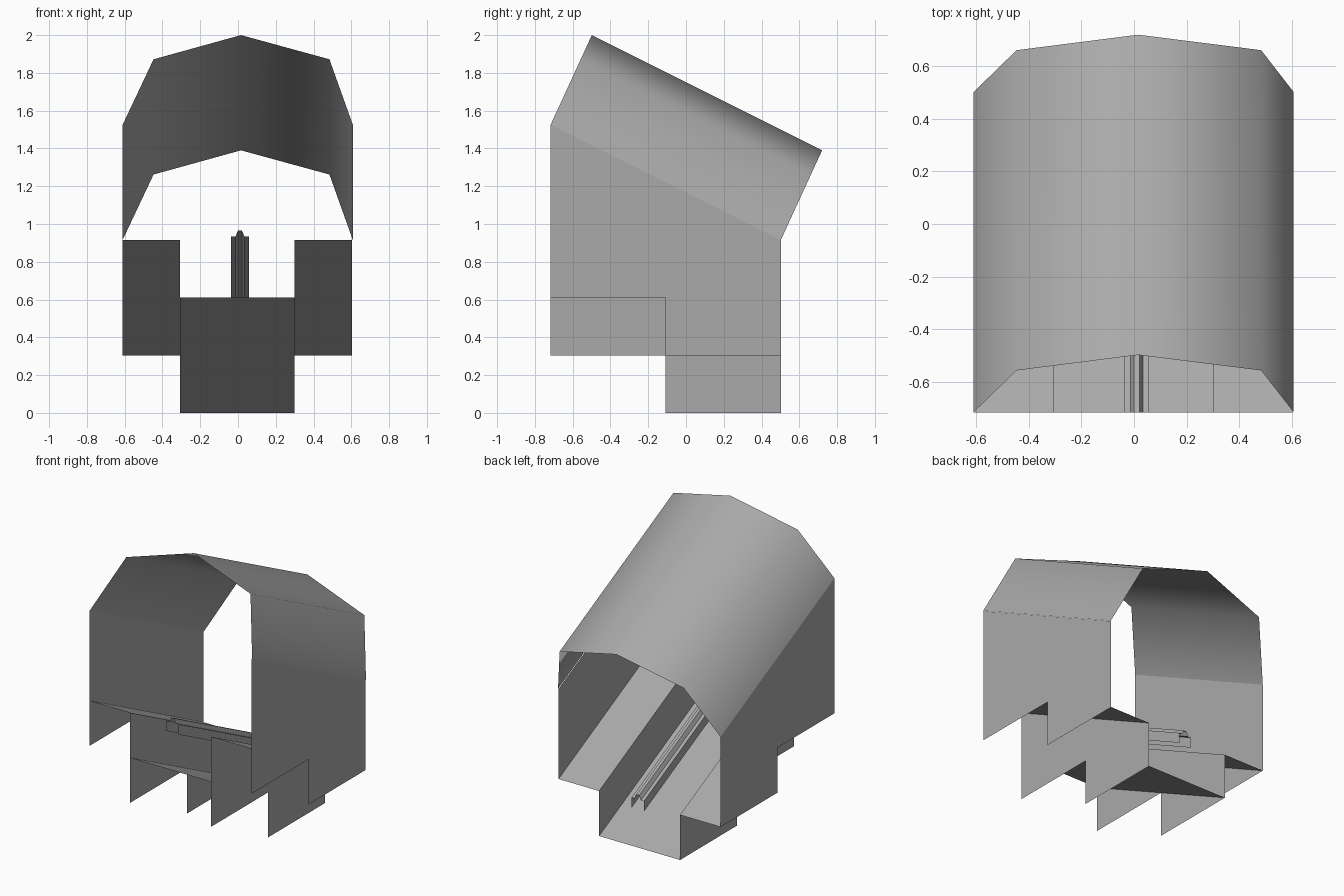
import bpy
from mathutils import Vector

cube = bpy.data.objects.get("Cube")
if cube:
    bpy.data.objects.remove(cube, do_unlink=True)

FRONT, MID, BACK = -0.717, -0.108, 0.502   # stations along the tunnel
STEP = 0.305                               # height of one step
SLOPE = Vector((0, BACK - FRONT, -2 * STEP))

grey = bpy.data.materials.new("plain_grey")
grey.use_nodes = True
grey.diffuse_color = (0.4, 0.4, 0.4, 1)
bsdf = grey.node_tree.nodes["Principled BSDF"]
bsdf.inputs["Base Color"].default_value = (0.4, 0.4, 0.4, 1)
bsdf.inputs["Roughness"].default_value = 0.8


def add_mesh(name, verts, faces, smooth=False):
    mesh = bpy.data.meshes.new(name)
    mesh.from_pydata(verts, [], faces)
    mesh.materials.append(grey)
    mesh.polygons.foreach_set("use_smooth", [smooth] * len(faces))
    mesh.update()
    obj = bpy.data.objects.new(name, mesh)
    bpy.context.collection.objects.link(obj)
    return obj


def sloped_sheet(name, profile, smooth=False):
    """Sweep an open profile, given at the front, down the slope."""
    near = [Vector(p) for p in profile]
    n = len(near)
    faces = [(i, i + 1, n + i + 1, n + i) for i in range(n - 1)]
    return add_mesh(name, near + [p + SLOPE for p in near], faces, smooth)


def stepped_wall(name, x, top, bottom):
    """Upright wall with a sloped top edge and a two-step bottom edge."""
    outline = [(FRONT, top), (FRONT, bottom), (MID, bottom),
               (MID, bottom - STEP), (BACK, bottom - STEP),
               (BACK, top - 2 * STEP)]
    order = range(len(outline)) if x < 0 else reversed(range(len(outline)))
    return add_mesh(name, [(x, y, z) for y, z in outline], [tuple(order)])


# Vaulted roof, its section square to the slope
roof = [(-0.611, 0), (-0.447, 0.347), (0.016, 0.475), (0.484, 0.347), (0.608, 0)]
sloped_sheet("vaulted_roof",
             [(x, FRONT + 0.46 * h, 1.525 + h) for x, h in roof], smooth=True)

# Outer and inner walls, ramps beside the channel
for side, outer, inner in (("right", -0.611, -0.307), ("left", 0.604, 0.300)):
    stepped_wall(side + "_outer_wall", outer, 5 * STEP, 2 * STEP)
    stepped_wall(side + "_inner_wall", inner, 3 * STEP, STEP)
    a, b = sorted((outer, inner))
    sloped_sheet(side + "_side_ramp", [(a, FRONT, 3 * STEP), (b, FRONT, 3 * STEP)])

# Channel floor
sloped_sheet("channel_floor", [(-0.307, FRONT, 2 * STEP), (0.300, FRONT, 2 * STEP)])

# Raised guide rail: skirts, flanges and a ridge, open below
rail = [(-0.036, 0.865), (-0.036, 0.935), (-0.013, 0.935), (0.0, 0.966),
        (0.02, 0.966), (0.034, 0.935), (0.057, 0.935), (0.057, 0.865)]
sloped_sheet("guide_rail", [(x, FRONT, z) for x, z in rail])
